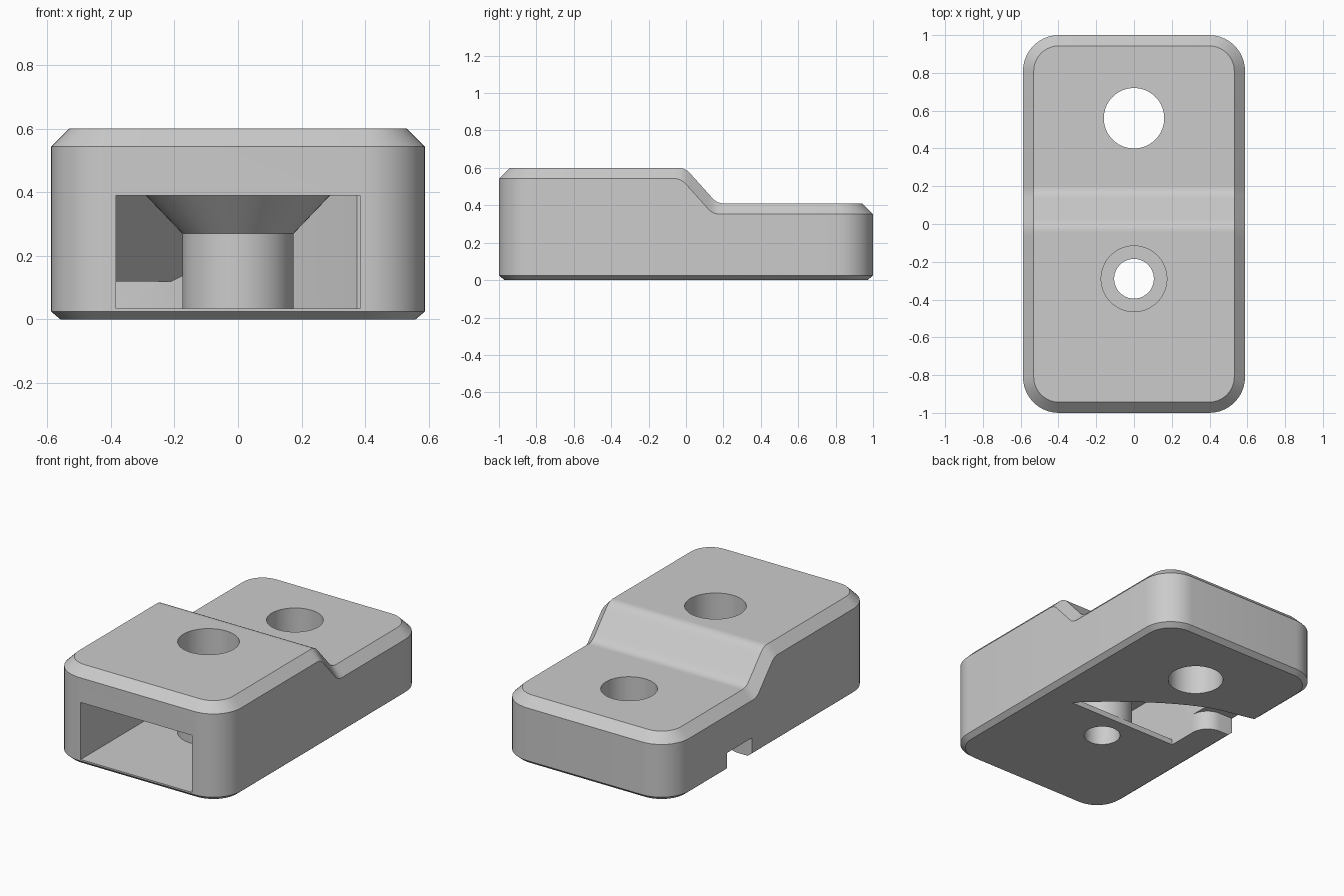
import bpy, bmesh, math
from mathutils import Vector
from mathutils.geometry import interpolate_bezier

if "Cube" in bpy.data.objects:
    bpy.data.objects.remove(bpy.data.objects["Cube"], do_unlink=True)

GREY = (0.6, 0.6, 0.6, 1)
grey = bpy.data.materials.new("light_grey")
grey.use_nodes = True
grey.diffuse_color = GREY
grey.node_tree.nodes["Principled BSDF"].inputs["Base Color"].default_value = GREY

HALF_W, HALF_L, CORNER = 0.588, 1.0, 0.19
HIGH, LOW, CHAMFER = 0.6, 0.41, 0.057
STEP_Y, BEND, SLOPE = -0.04, 0.08, math.radians(48)


def to_object(bm, name):
    bmesh.ops.recalc_face_normals(bm, faces=bm.faces)
    mesh = bpy.data.meshes.new(name)
    bm.to_mesh(mesh)
    bm.free()
    mesh.materials.append(grey)
    obj = bpy.data.objects.new(name, mesh)
    bpy.context.collection.objects.link(obj)
    return obj


def top_height(y):
    """Two flats joined by a slope with rounded bends."""
    run, drop = BEND * math.sin(SLOPE), BEND * (1 - math.cos(SLOPE))
    line = (HIGH - LOW - 2 * drop) / math.tan(SLOPE)
    d, total = y - STEP_Y, 2 * run + line
    if d <= 0:
        return HIGH
    if d >= total:
        return LOW
    if d < run:
        return HIGH - BEND + math.sqrt(BEND ** 2 - d ** 2)
    if d > total - run:
        return LOW + BEND - math.sqrt(BEND ** 2 - (total - d) ** 2)
    return HIGH - drop - (d - run) * math.tan(SLOPE)


def half_outline(inset):
    """Right half of the rounded rectangle, front to back."""
    r, cx, cy = CORNER - inset, HALF_W - CORNER, HALF_L - CORNER
    arc = [math.pi / 2 * i / 10 for i in range(11)]
    pts = [(cx + r * math.sin(a), -cy - r * math.cos(a)) for a in arc]
    pts += [(HALF_W - inset, -0.07 + 0.01 * i) for i in range(29)]
    pts += [(cx + r * math.cos(a), cy + r * math.sin(a)) for a in arc]
    return pts


def make_body():
    bm = bmesh.new()
    levels = [(0.03, lambda y: 0), (0, lambda y: 0.025),
              (0, lambda y: top_height(y + 0.023) - CHAMFER),
              (CHAMFER, top_height)]
    rings = []
    for inset, height in levels:
        half = half_outline(inset)
        right = [bm.verts.new((x, y, height(y))) for x, y in half]
        left = [bm.verts.new((-x, y, height(y))) for x, y in half]
        rings.append((right, left))
    for (r0, l0), (r1, l1) in zip(rings, rings[1:]):
        a, b = r0 + l0[::-1], r1 + l1[::-1]
        for i in range(len(a)):
            j = (i + 1) % len(a)
            bm.faces.new((a[i], a[j], b[j], b[i]))
    for right, left in (rings[0], rings[-1]):
        for i in range(len(right) - 1):
            bm.faces.new((right[i], right[i + 1], left[i + 1], left[i]))
    bmesh.ops.dissolve_limit(bm, angle_limit=0.001, verts=bm.verts, edges=bm.edges)
    return to_object(bm, "clamp_body")


def prism(name, outline, z0, z1, ramp=None):
    bm = bmesh.new()
    base = bm.faces.new([bm.verts.new((x, y, z0)) for x, y in outline])
    ext = bmesh.ops.extrude_face_region(bm, geom=[base])["geom"]
    bmesh.ops.translate(bm, vec=(0, 0, z1 - z0),
                        verts=[g for g in ext if isinstance(g, bmesh.types.BMVert)])
    if ramp:
        bmesh.ops.bisect_plane(bm, geom=bm.verts[:] + bm.edges[:] + bm.faces[:],
                               plane_co=ramp, plane_no=(0, 1, 1), clear_outer=True)
        bmesh.ops.holes_fill(bm, edges=[e for e in bm.edges if e.is_boundary])
    return to_object(bm, name)


def lathe(name, profile, y, sides=64):
    """Solid of revolution about a vertical axis, from (radius, z) pairs."""
    bm = bmesh.new()
    rings = [[bm.verts.new((r * math.cos(math.tau * i / sides),
                            y + r * math.sin(math.tau * i / sides), z))
              for i in range(sides)] for r, z in profile]
    for a, b in zip(rings, rings[1:]):
        for i in range(sides):
            j = (i + 1) % sides
            bm.faces.new((a[i], a[j], b[j], b[i]))
    bm.faces.new(rings[0][::-1])
    bm.faces.new(rings[-1])
    return to_object(bm, name)


def combine(body, tool, operation):
    mod = body.modifiers.new(tool.name, "BOOLEAN")
    mod.operation, mod.solver, mod.object = operation, "EXACT", tool
    bpy.context.view_layer.objects.active = body
    bpy.ops.object.modifier_apply(modifier=mod.name)
    bpy.data.objects.remove(tool, do_unlink=True)


body = make_body()

# Front pocket, with a thin floor below it
W, FLOOR_END = 0.383, -0.11
combine(body, prism("front_pocket", [(-W, -1.2), (W, -1.2), (W, -0.1), (-W, -0.1)],
                    0.035, 0.39), "DIFFERENCE")

# Rear chamber, open below, with a curved wall and a sloping ceiling
curve = [(p.x, p.y) for p in interpolate_bezier(
    Vector((W, FLOOR_END)), Vector((0.3, -0.02)),
    Vector((-0.1, 0.34)), Vector((-W, 0.39)), 17)]
combine(body, prism("rear_chamber", curve + [(-W, FLOOR_END)], -0.1, 0.39,
                    ramp=(0, 0.06, 0.39)), "DIFFERENCE")

# Low side channel with a rounded inner corner
R = 0.11
corner = [(-W - R + R * math.cos(a), 0.08 + R * math.sin(a))
          for a in (math.pi / 2 * (1 - i / 8) for i in range(9))]
combine(body, prism("side_channel", curve[-5:] + [(-0.48, 0.41), (-0.7, 0.46), (-0.7, 0.19)]
                    + corner + [(-0.3, 0.08)], -0.1, 0.12), "DIFFERENCE")

# Screw boss inside the pocket, then its counterbored hole
combine(body, lathe("screw_boss", [(0.175, 0.015), (0.175, 0.27), (0.29, 0.39),
                                   (0.29, 0.42)], -0.29), "UNION")
combine(body, lathe("screw_hole", [(0.105, -0.1), (0.105, 0.34), (0.174, 0.34),
                                   (0.174, 0.8)], -0.29), "DIFFERENCE")

# Plain rear hole
combine(body, lathe("rear_hole", [(0.16, -0.1), (0.16, 0.8)], 0.56), "DIFFERENCE")

bpy.ops.object.select_all(action="DESELECT")
body.select_set(True)
bpy.context.view_layer.objects.active = body
bpy.ops.object.shade_smooth_by_angle(angle=math.radians(28))
